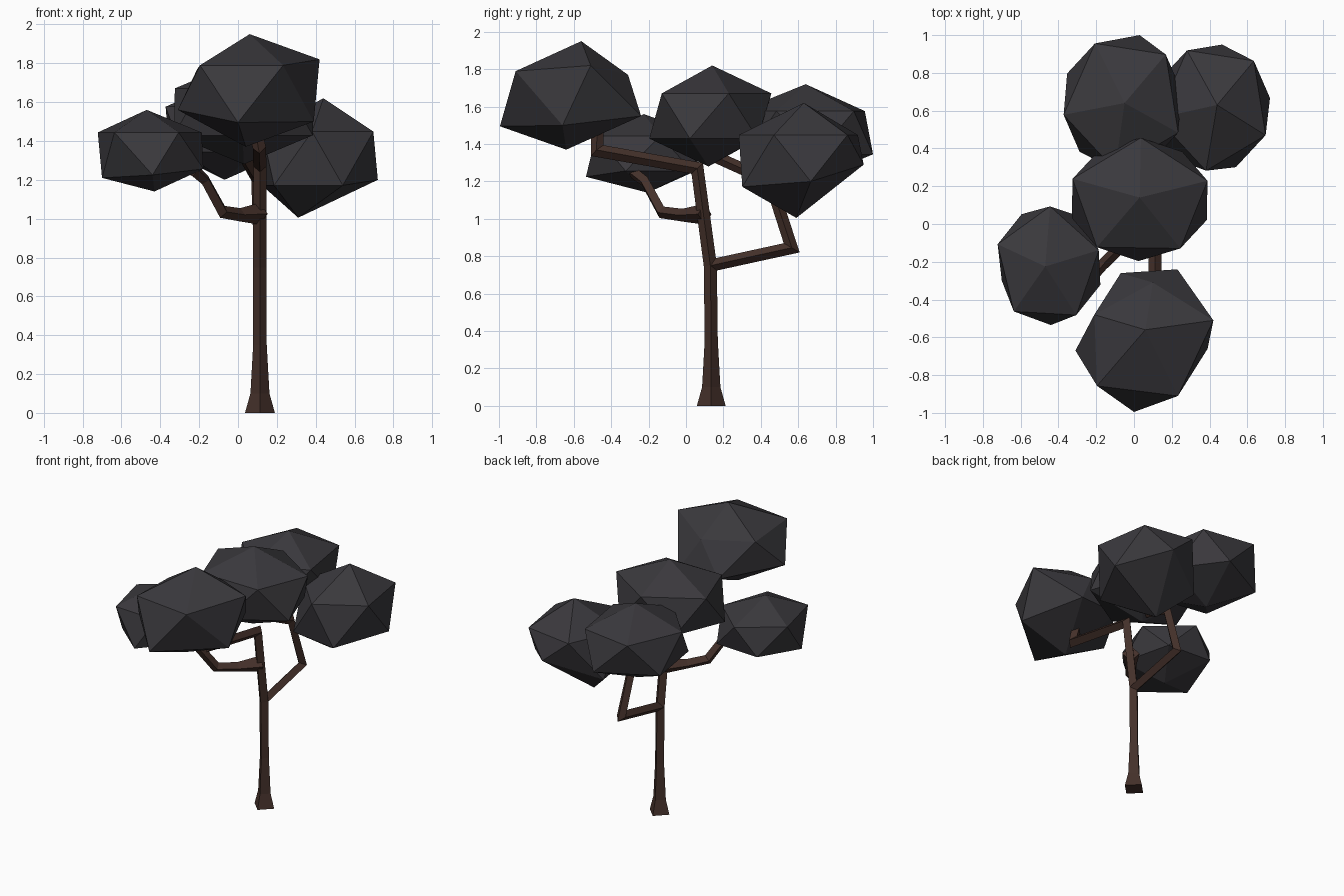
import bpy, bmesh, math
from mathutils import Vector, Matrix

if "Cube" in bpy.data.objects:
    bpy.data.objects.remove(bpy.data.objects["Cube"])


def material(name, rgb):
    m = bpy.data.materials.new(name)
    m.diffuse_color = (*rgb, 1)
    m.use_nodes = True
    m.node_tree.nodes["Principled BSDF"].inputs["Base Color"].default_value = m.diffuse_color
    return m


BARK = material("dark brown bark", (0.058, 0.030, 0.023))
LEAF = material("charcoal leaves", (0.042, 0.040, 0.046))


def finish(bm, name, mat):
    bmesh.ops.recalc_face_normals(bm, faces=bm.faces[:])
    me = bpy.data.meshes.new(name)
    bm.to_mesh(me)
    bm.free()
    me.materials.append(mat)
    ob = bpy.data.objects.new(name, me)
    bpy.context.collection.objects.link(ob)
    return ob


def limb(name, path, radii, side):
    """Sweep a four-sided diamond section along a path with mitred corners."""
    pts = [Vector(p) for p in path]
    side = Vector(side).normalized()
    bm = bmesh.new()
    rings = []
    for i, p in enumerate(pts):
        a = (p - pts[i - 1]).normalized() if i else (pts[1] - p).normalized()
        b = (pts[i + 1] - p).normalized() if i < len(pts) - 1 else a
        t = (a + b).normalized()
        u = (side - t * side.dot(t)).normalized()
        v = t.cross(u) / max(t.dot(a), 0.5)
        r = radii[i]
        rings.append([bm.verts.new(p + o * r) for o in (u, v, -u, -v)])
    for lo, hi in zip(rings, rings[1:]):
        for k in range(4):
            bm.faces.new((lo[k], lo[(k + 1) % 4], hi[(k + 1) % 4], hi[k]))
    bm.faces.new(rings[0])
    bm.faces.new(rings[-1])
    return finish(bm, name, BARK)


def leaf_clump(name, centre, size, twist, lean=(0, 0), pulls=()):
    """Twenty-sided ball, turned, stretched and leaned; pulls drag the nearest corner."""
    bm = bmesh.new()
    bmesh.ops.create_icosphere(bm, subdivisions=1, radius=1)
    shear = Matrix(((size[0], 0, lean[0]), (0, size[1], lean[1]), (0, 0, size[2])))
    # put an upper ring corner at angle zero before twisting
    top = max((v for v in bm.verts if 0.2 < v.co.z < 0.8), key=lambda v: v.co.x)
    turn = Matrix.Rotation(math.radians(twist) - math.atan2(top.co.y, top.co.x), 3, 'Z')
    for v in bm.verts:
        v.co = shear @ (turn @ v.co) + Vector(centre)
    for p in map(Vector, pulls):
        min(bm.verts, key=lambda v: (v.co - p).length).co = p
    return finish(bm, name, LEAF)


# Trunk with flared foot, bending into the front branch
limb("trunk_and_front_branch",
     [(.113, .135, 0), (.113, .135, .1), (.113, .135, .35), (.113, .13, .75),
      (.113, .06, 1.27), (.11, -.475, 1.365), (.08, -.475, 1.5)],
     [.077, .049, .035, .035, .034, .034, .034], (1, 0, 0))

# Back branch, elbowing upward and curling in under the crown
limb("back_branch",
     [(.113, .13, .75), (.113, .565, .845), (.10, .45, 1.2), (.02, .14, 1.34)],
     [.033, .033, .032, .032], (1, 0, 0))

# Left branch, thicker where it leaves the trunk
limb("left_branch",
     [(.11, .10, 1.025), (.01, -.02, 1.02), (-.08, -.13, 1.035),
      (-.17, -.22, 1.20), (-.22, -.28, 1.245), (-.36, -.26, 1.32)],
     [.056, .034, .032, .030, .030, .030], (.7, -.7, 0))

# Leaf clumps
leaf_clump("front_leaves", (.05, -.60, 1.66), (.41, .42, .29), 11, (.01, .04),
           [(.10, -.31, 1.77), (.23, -.24, 1.55), (-.07, -.26, 1.55), (.42, -.51, 1.82),
            (-.21, -.48, 1.77), (-.31, -.67, 1.56), (0, -.995, 1.495), (.39, -.66, 1.50)])
leaf_clump("left_leaves", (-.45, -.215, 1.35), (.315, .35, .21), 15, (-.02, -.01),
           [(-.70, -.30, 1.21), (-.44, -.535, 1.225)])
leaf_clump("middle_leaves", (.03, .13, 1.55), (.42, .36, .27), 17, (0, .01))
leaf_clump("back_left_leaves", (-.06, .64, 1.46), (.36, .40, .26), 46, (.01, 0),
           [(.03, 1.0, 1.345)])
leaf_clump("back_right_leaves", (.41, .61, 1.31), (.34, .38, .31), 46, (.03, .02),
           [(.31, .59, 1.005), (.72, .667, 1.20), (.466, .95, 1.29)])
